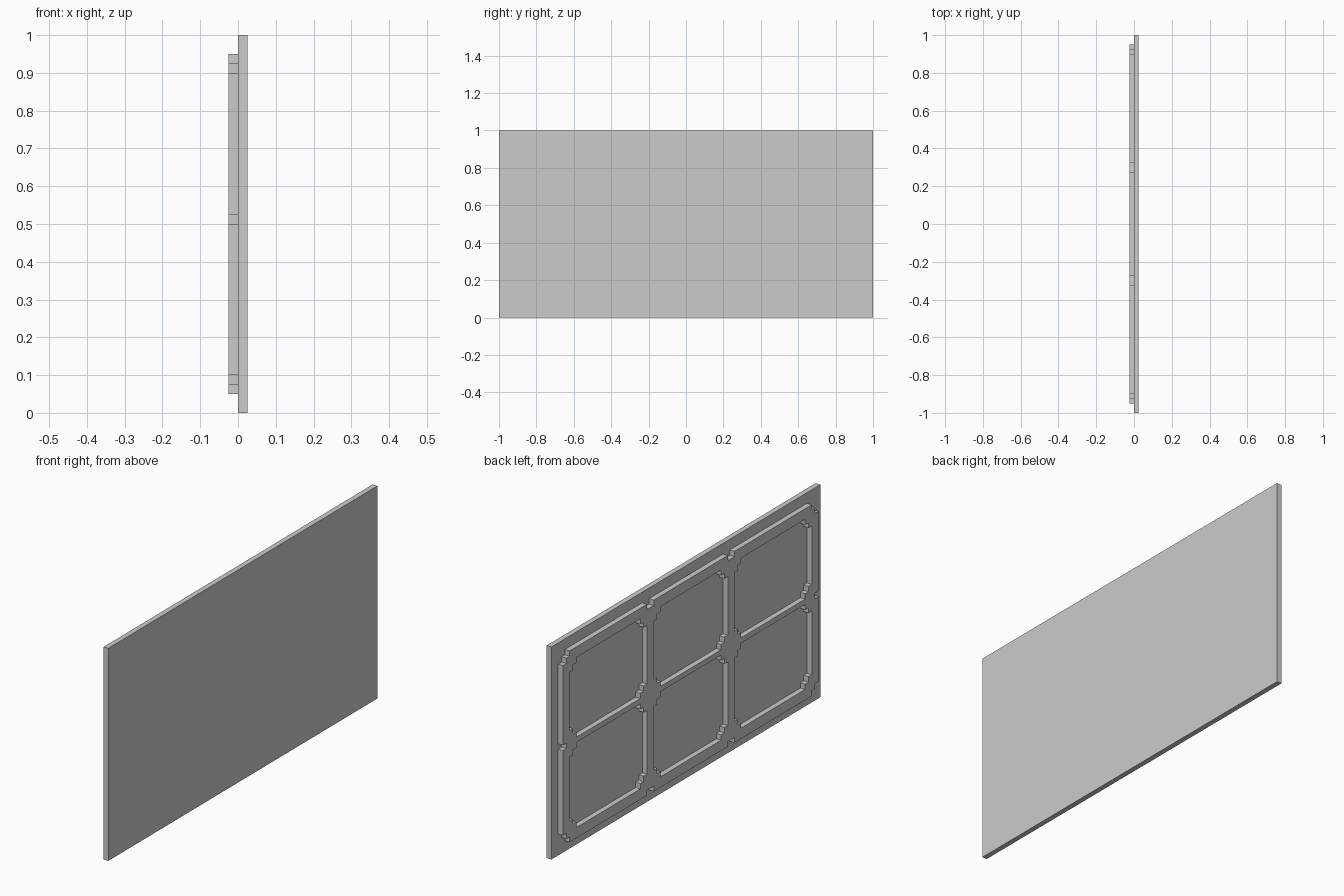
import bpy
import bmesh
from math import radians
from mathutils import Matrix

cube = bpy.data.objects.get("Cube")
if cube:
    bpy.data.objects.remove(cube, do_unlink=True)

S = 0.025  # one step; every size is a multiple of it

grey = bpy.data.materials.new("plain_grey")
grey.use_nodes = True
grey.diffuse_color = (0.6, 0.6, 0.6, 1)
grey.node_tree.nodes["Principled BSDF"].inputs["Base Color"].default_value = (0.6, 0.6, 0.6, 1)


def add_object(name, mesh):
    mesh.materials.clear()
    mesh.materials.append(grey)
    obj = bpy.data.objects.new(name, mesh)
    bpy.context.scene.collection.objects.link(obj)
    return obj


def notched(a, b, notches):
    """Edge from a to b as (position, inset) pairs, one step deep at each notch."""
    pts = [(a, 0)]
    for n0, n1 in notches:
        pts += [(n0, 0), (n0, S), (n1, S), (n1, 0)]
    return pts + [(b, 0)]


def stepped_loop(y0, y1, z0, z1, y_notches=(), z_notches=()):
    """Rectangle with two-step corners and optional notches along its sides."""
    across = notched(y0 + 2 * S, y1 - 2 * S, y_notches)
    up = notched(z0 + 2 * S, z1 - 2 * S, z_notches)
    pts = [(u, z0 + d) for u, d in across]
    pts += [(y1 - 2 * S, z0 + S), (y1 - S, z0 + S), (y1 - S, z0 + 2 * S)]
    pts += [(y1 - d, u) for u, d in up]
    pts += [(y1 - S, z1 - 2 * S), (y1 - S, z1 - S), (y1 - 2 * S, z1 - S)]
    pts += [(u, z1 - d) for u, d in reversed(across)]
    pts += [(y0 + 2 * S, z1 - S), (y0 + S, z1 - S), (y0 + S, z1 - 2 * S)]
    pts += [(y0 + d, u) for u, d in reversed(up)]
    pts += [(y0 + S, z0 + 2 * S), (y0 + S, z0 + S), (y0 + 2 * S, z0 + S)]
    return pts


# Flat backing panel
bm = bmesh.new()
bmesh.ops.create_cube(bm, size=1, matrix=Matrix.Translation((S / 2, 0, 0.5)) @ Matrix.Diagonal((S, 2, 1, 1)))
panel_mesh = bpy.data.meshes.new("backing_panel")
bm.to_mesh(panel_mesh)
bm.free()
add_object("backing_panel", panel_mesh)

# Raised lattice: notched outline with six stepped openings
columns = [(-0.9, -0.325), (-0.275, 0.275), (0.325, 0.9)]
rows = [(0.1, 0.5), (0.525, 0.9)]
column_ribs = [(a[1], b[0]) for a, b in zip(columns, columns[1:])]
row_ribs = [(rows[0][1], rows[1][0])]
loops = [stepped_loop(-0.95, 0.95, 0.05, 0.95, column_ribs, row_ribs)]
loops += [stepped_loop(*c, *r) for c in columns for r in rows]

profile = bpy.data.curves.new("lattice_profile", "CURVE")
profile.dimensions = "2D"
profile.fill_mode = "BOTH"
profile.extrude = S / 2
for pts in loops:
    spline = profile.splines.new("POLY")
    spline.points.add(len(pts) - 1)
    for point, (y, z) in zip(spline.points, pts):
        point.co = (y, z, 0, 1)
    spline.use_cyclic_u = True

# Turn the filled profile into a mesh standing against the panel
helper = bpy.data.objects.new("lattice_profile", profile)
bpy.context.scene.collection.objects.link(helper)
depsgraph = bpy.context.evaluated_depsgraph_get()
lattice_mesh = bpy.data.meshes.new_from_object(helper.evaluated_get(depsgraph))
bpy.data.objects.remove(helper, do_unlink=True)
lattice_mesh.transform(Matrix.Translation((-S / 2, 0, 0))
                       @ Matrix.Rotation(radians(90), 4, "Z")
                       @ Matrix.Rotation(radians(90), 4, "X"))

bm = bmesh.new()
bm.from_mesh(lattice_mesh)
bmesh.ops.remove_doubles(bm, verts=bm.verts, dist=0.0001)
bmesh.ops.recalc_face_normals(bm, faces=bm.faces)
for face in bm.faces:
    face.smooth = False
bm.to_mesh(lattice_mesh)
bm.free()
add_object("raised_lattice", lattice_mesh)
